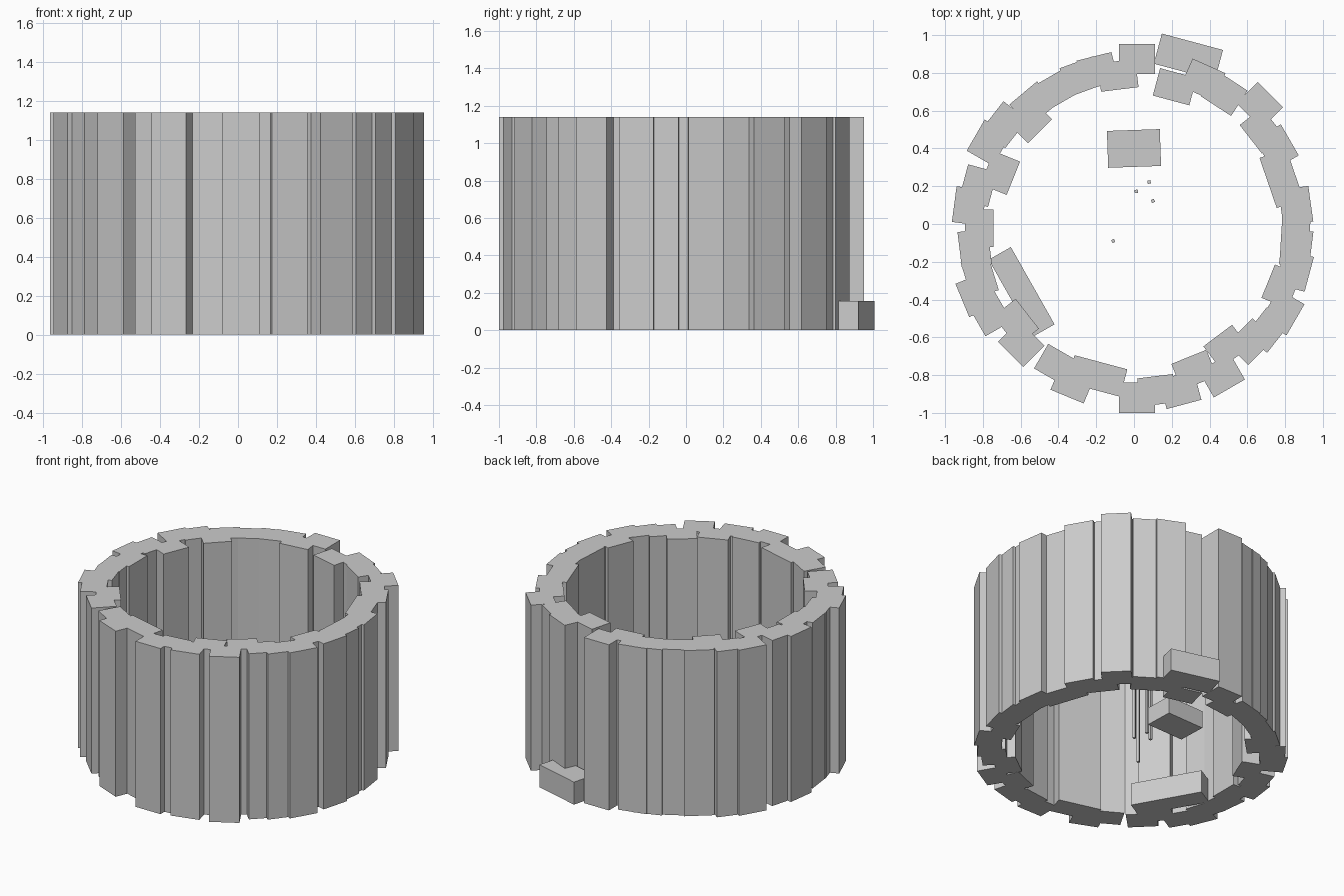
import bpy
from math import radians, cos, sin

WALL_H = 1.14
CX, CY = 0.015, -0.022


def box(name, x, y, sx, sy, h, angle):
    """Box standing on the ground, turned about z."""
    bpy.ops.mesh.primitive_cube_add(size=1, location=(x, y, h / 2),
                                    rotation=(0, 0, radians(angle)))
    ob = bpy.context.object
    ob.name = name
    ob.scale = (sx, sy, h)
    return ob


def wall_block(name, angle, r_mid, depth, width):
    a = radians(angle)
    box(name, CX + r_mid * cos(a), CY + r_mid * sin(a), depth, width, WALL_H, angle)


# outer ring of upright blocks: angle, radius of outer face
outer = [(8, .93), (30, .935), (45, 1.0), (57, .93), (66, .94), (90, .975),
         (104, .937), (110, .935), (130, .935), (142, .97), (150, .985),
         (165, .95), (172.5, .975), (187, .945), (202.5, 1.0), (210, .98),
         (225, .945), (247.5, .965), (270, .978), (285, .966), (300, .98),
         (315, .93), (330, .97), (345, .945), (353, .93)]
for ang, r in outer:
    wall_block("outer_wall_block", ang, r - 0.08, 0.16, 0.19)

# inner ring of upright blocks: angle, radius of inner face, width
inner = [(-3.5, .765, .29), (19, .735, .28), (38, .765, .19), (75, .70, .2),
         (97, .74, .2), (120, .775, .21), (135, .725, .18), (158, .705, .19),
         (180, .76, .2), (197, .795, .2), (218, .736, .2), (240, .765, .2),
         (255, .735, .29), (277, .79, .19), (292, .735, .2), (307, .712, .19),
         (322, .80, .19), (338, .75, .19)]
for ang, r, w in inner:
    wall_block("inner_wall_block", ang, r + 0.075, 0.15, w)

# doorstep outside, bench inside, hearth slab
box("doorstep", 0.288, 0.885, 0.335, 0.165, 0.155, -15)
box("bench", -0.595, -0.36, 0.135, 0.47, 0.155, 29.5)
box("hearth_slab", 0.0, 0.4, 0.28, 0.195, 0.12, 2)

# thin posts near the hearth
for x, y, a in [(0.012, 0.173, 5), (0.08, 0.222, 10), (0.1, 0.122, 25), (-0.11, -0.09, 30)]:
    box("post", x, y, 0.017, 0.017, 0.55, a)
